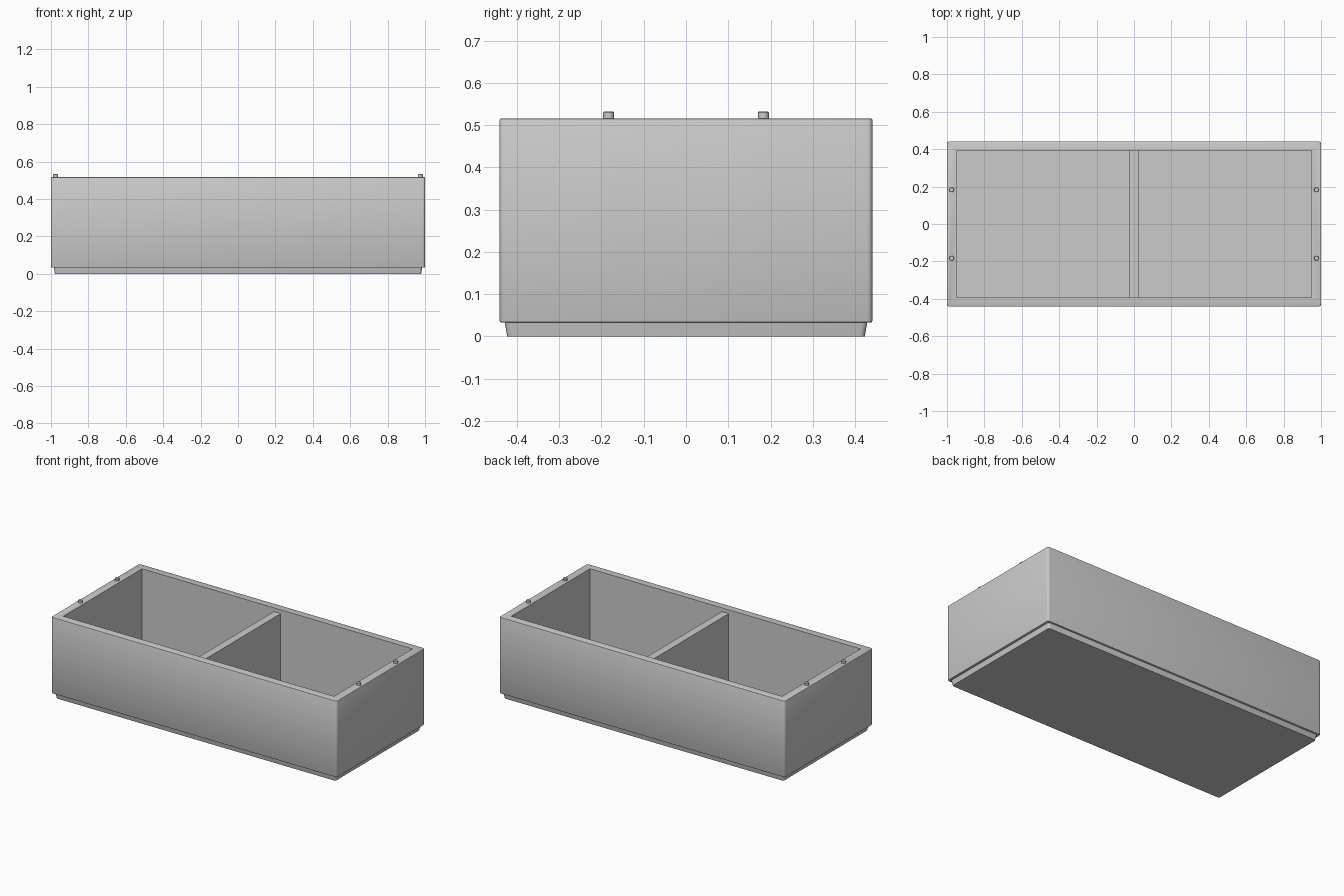
import bpy, bmesh

if "Cube" in bpy.data.objects:
    bpy.data.objects.remove(bpy.data.objects["Cube"])

def finish(name, bm):
    me = bpy.data.meshes.new(name)
    bm.to_mesh(me)
    bm.free()
    ob = bpy.data.objects.new(name, me)
    bpy.context.collection.objects.link(ob)
    return ob

def box(name, hx, hy, z0, z1, corner=0, edge=0, taper=0):
    """Centred box; taper pulls in the bottom, corner rounds the uprights, edge the rims."""
    bm = bmesh.new()
    bmesh.ops.create_cube(bm, size=2)
    for v in bm.verts:
        t = taper if v.co.z < 0 else 0
        v.co.x *= hx - t
        v.co.y *= hy - t
        v.co.z = z0 if v.co.z < 0 else z1
    if corner:
        up = [e for e in bm.edges if abs(e.verts[0].co.z - e.verts[1].co.z) > 1e-4]
        bmesh.ops.bevel(bm, geom=up, offset=corner, segments=4, profile=0.5, affect='EDGES')
    if edge:
        rim = [e for e in bm.edges if abs(e.verts[0].co.z - e.verts[1].co.z) < 1e-4]
        bmesh.ops.bevel(bm, geom=rim, offset=edge, segments=2, profile=0.5, affect='EDGES')
    return finish(name, bm)

def smooth(ob):
    bpy.ops.object.select_all(action='DESELECT')
    ob.select_set(True)
    bpy.context.view_layer.objects.active = ob
    bpy.ops.object.shade_smooth_by_angle(angle=0.6)

# Open box body with the inside cut out
body = box("box_body", 1.0, 0.441, 0.033, 0.516, corner=0.012, edge=0.004)
smooth(body)
cutter = box("cavity_cutter", 0.948, 0.393, 0.045, 0.7)
cutter.hide_render = True
mod = body.modifiers.new("cavity", 'BOOLEAN')
mod.object = cutter
mod.operation = 'DIFFERENCE'
mod.solver = 'EXACT'
bpy.context.view_layer.objects.active = body
bpy.ops.object.modifier_apply(modifier=mod.name)
bpy.data.objects.remove(cutter, do_unlink=True)

# Recessed tapered base that nests into a box below
smooth(box("stacking_base", 0.985, 0.429, 0.0, 0.034, corner=0.012, taper=0.006))

# Middle partition, slightly below the rim
box("divider", 0.024, 0.394, 0.044, 0.492)

# Locating pegs on the end walls
for sx, side in ((-1, "left"), (1, "right")):
    for sy, end in ((-1, "front"), (1, "back")):
        bm = bmesh.new()
        bmesh.ops.create_cone(bm, cap_ends=True, segments=24,
                              radius1=0.013, radius2=0.013, depth=0.024)
        top = [e for e in bm.edges if all(v.co.z > 0 for v in e.verts)]
        bmesh.ops.bevel(bm, geom=top, offset=0.002, segments=1, affect='EDGES')
        peg = finish(f"peg_{side}_{end}", bm)
        peg.location = (sx * 0.975, sy * 0.183, 0.52)
        smooth(peg)
